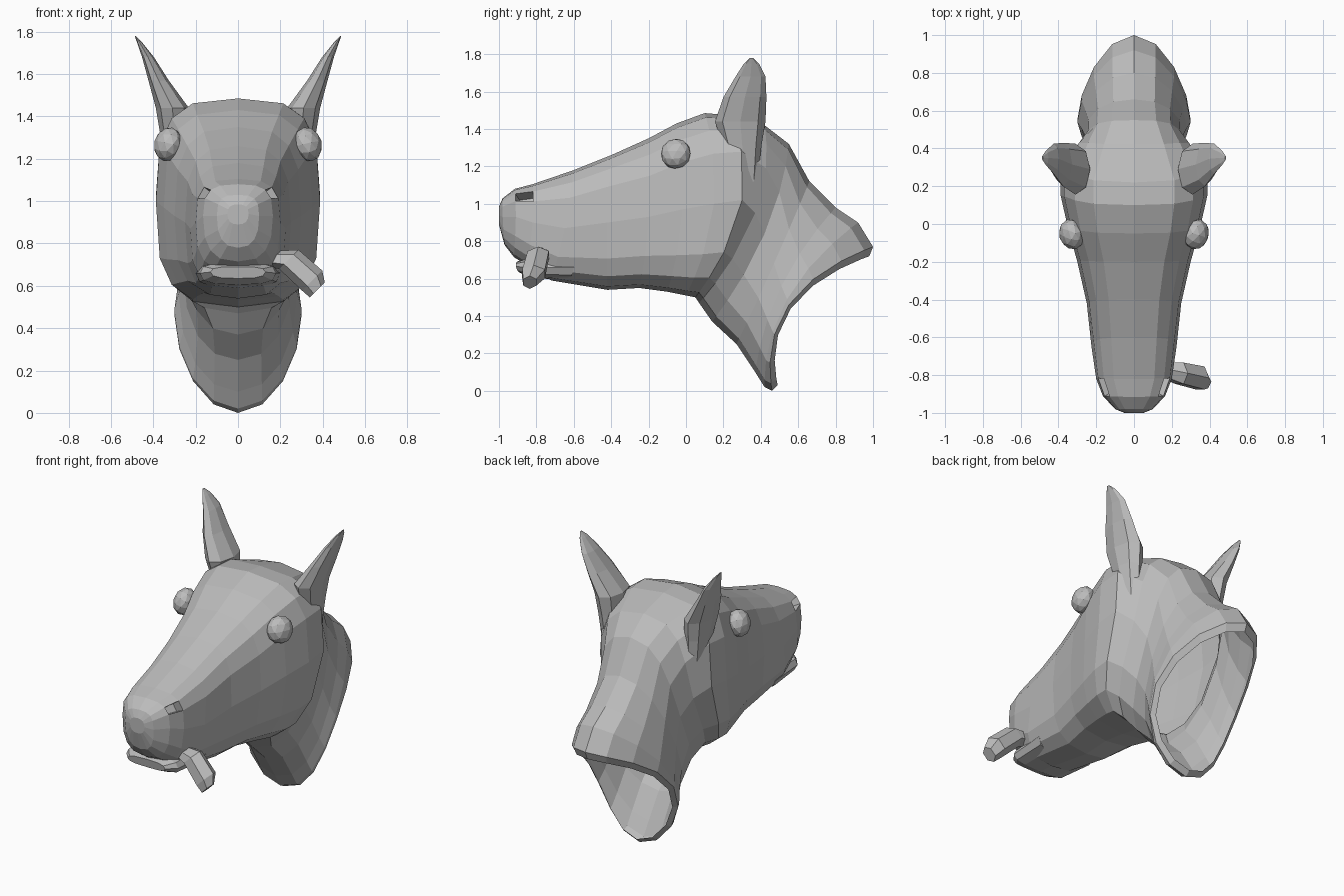
import bpy, bmesh
from math import sin, cos, pi, copysign
from mathutils import Vector

cube = bpy.data.objects.get("Cube")
if cube:
    bpy.data.objects.remove(cube)

grey = bpy.data.materials.new("plain_grey")
grey.use_nodes = True
tone = (0.5, 0.5, 0.5, 1)
grey.diffuse_color = tone
grey.node_tree.nodes["Principled BSDF"].inputs["Base Color"].default_value = tone


def finish(name, bm):
    bmesh.ops.recalc_face_normals(bm, faces=bm.faces)
    mesh = bpy.data.meshes.new(name)
    bm.to_mesh(mesh)
    bm.free()
    mesh.materials.append(grey)
    ob = bpy.data.objects.new(name, mesh)
    bpy.context.collection.objects.link(ob)
    return ob


def loft(rings, cap_end=True):
    """Skin a list of equally long point rings."""
    bm = bmesh.new()
    loops = [[bm.verts.new(p) for p in ring] for ring in rings]
    n = len(loops[0])
    for a, b in zip(loops, loops[1:]):
        for i in range(n):
            j = (i + 1) % n
            bm.faces.new((a[i], a[j], b[j], b[i]))
    bm.faces.new(loops[0])
    if cap_end:
        bm.faces.new(loops[-1])
    return bm


def power(v, e):
    return copysign(abs(v) ** e, v)


def section(top, mid, bottom, width, boxy, n=16):
    """Ring bent through three side-view points, with a rounded-box outline."""
    top, mid, bottom = Vector(top), Vector(mid), Vector(bottom)
    points = []
    for i in range(n):
        a = 2 * pi * i / n
        t = power(cos(a), boxy)
        p = mid + (top - bottom) * t / 2 + ((top + bottom) / 2 - mid) * t * t
        points.append((width * power(sin(a), boxy), p.x, p.y))
    return points


# Head and hollow neck, from nose tip to the turned-in rim: top, middle, bottom, width
head_rows = [
    ((-1, .985), (-1, .94), (-1, .89), .05, .8),
    ((-.98, 1.03), (-.98, .93), (-.97, .78), .1, .75),
    ((-.915, 1.08), (-.91, .93), (-.92, .715), .165, .7),
    ((-.82, 1.105), (-.82, .9), (-.85, .67), .2, .65),
    ((-.6, 1.18), (-.65, .87), (-.72, .59), .225, .65),
    ((-.4, 1.26), (-.42, .9), (-.42, .54), .25, .65),
    ((-.2, 1.35), (-.2, .93), (-.25, .55), .3, .65),
    ((-.05, 1.43), (-.02, .97), (-.1, .53), .35, .62),
    ((.1, 1.485), (.15, 1.0), (0, .51), .388, .62),
    ((.22, 1.475), (.3, 1.02), (.05, .5), .388, .62),
    ((.42, 1.42), (.37, .95), (.07, .47), .31, .7),
    ((.55, 1.32), (.42, .84), (.14, .37), .255, .8),
    ((.66, 1.12), (.47, .68), (.27, .25), .26, .9),
    ((.8, .98), (.51, .56), (.37, .1), .28, .95),
    ((.92, .9), (.54, .49), (.42, .02), .3, 1),
    ((1, .77), (.55, .46), (.46, 0), .3, 1),
    ((.98, .72), (.56, .44), (.49, .03), .27, 1),
]
bm = loft([section(*row) for row in head_rows], cap_end=False)
bmesh.ops.recalc_face_normals(bm, faces=bm.faces)

# Nostrils: slots sunk into the upper corners of the muzzle, narrowing inwards
for side in (-1, 1):
    spot = Vector((side * .17, -.87, 1.02))
    face = min(bm.faces, key=lambda f: (f.calc_center_median() - spot).length)
    bmesh.ops.inset_individual(bm, faces=[face], thickness=.008, depth=-.06)
finish("head_and_neck", bm)

# Lower lip, running back into the jaw
lip_rows = [
    ((-.905, .69), (-.91, .665), (-.895, .635), .13, .7),
    ((-.85, .71), (-.85, .66), (-.83, .605), .18, .7),
    ((-.6, .72), (-.6, .66), (-.62, .59), .2, .7),
]
finish("lower_lip", loft([section(*row, n=12) for row in lip_rows]))

# Ears and eyes on both sides: ear rows are x, y, z, half width, half depth
ear_rows = [
    (.29, .32, 1.12, .05, .06),
    (.3, .3, 1.32, .068, .105),
    (.31, .29, 1.44, .078, .135),
    (.375, .315, 1.57, .048, .115),
    (.425, .345, 1.68, .028, .08),
    (.465, .35, 1.75, .012, .04),
    (.485, .35, 1.78, .003, .01),
]
for side, label in ((1, "left"), (-1, "right")):
    rings = [[(side * (x + rx * cos(i * pi / 4)), y + ry * sin(i * pi / 4), z)
              for i in range(8)] for x, y, z, rx, ry in ear_rows]
    finish(label + "_ear", loft(rings))

    bm = bmesh.new()
    bmesh.ops.create_icosphere(bm, subdivisions=2, radius=.082)
    eye = finish(label + "_eye", bm)
    eye.location = (side * .33, -.055, 1.268)
    eye.scale = (.8, 1, 1)
    eye.rotation_euler = (0, side * -.25, side * -.3)

# Tongue hanging out on the left side: centre, half thickness, half width
tongue_rows = [
    ((.15, -.77, .73), .05, .045),
    ((.24, -.79, .725), .065, .065),
    ((.35, -.815, .625), .068, .07),
    ((.375, -.835, .58), .05, .04),
]
across = Vector((.7, 0, .7))
rings = [[Vector(c) + across * thick * cos(i * pi / 3) + Vector((0, wide * sin(i * pi / 3), 0))
          for i in range(6)] for c, thick, wide in tongue_rows]
finish("tongue", loft(rings))
